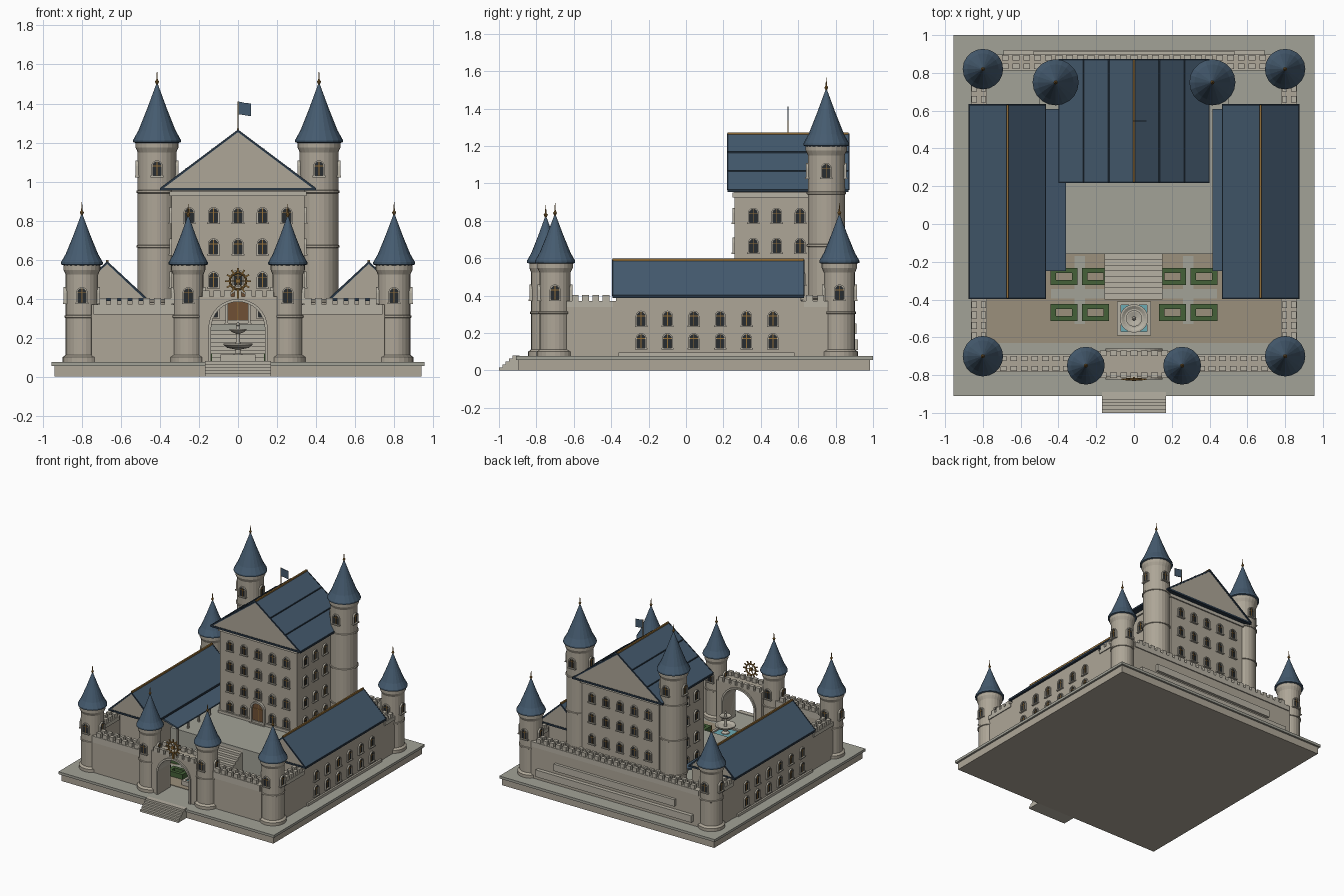
import bpy, bmesh
from math import pi, sin, cos, radians
from mathutils import Matrix, Vector

if "Cube" in bpy.data.objects:
    bpy.data.objects.remove(bpy.data.objects["Cube"])


def mat(name, r, g, b):
    m = bpy.data.materials.new(name)
    m.diffuse_color = (r, g, b, 1)
    m.use_nodes = True
    m.node_tree.nodes["Principled BSDF"].inputs["Base Color"].default_value = m.diffuse_color
    return m


STONE = mat("stone", .42, .38, .31)
TRIM = mat("trim_stone", .47, .44, .37)
PAVE = mat("paving", .36, .36, .31)
EARTH = mat("court_floor", .33, .28, .2)
ROOF = mat("slate", .06, .105, .16)
DARK = mat("dark_slate", .02, .035, .055)
GLASS = mat("glass", .02, .025, .03)
GOLD = mat("gold", .3, .16, .04)
WOOD = mat("wood", .16, .08, .035)
HEDGE = mat("hedge", .06, .12, .04)
WATER = mat("water", .15, .4, .45)


def finish(name, bm, *mats):
    bmesh.ops.recalc_face_normals(bm, faces=bm.faces[:])
    me = bpy.data.meshes.new(name)
    bm.to_mesh(me)
    bm.free()
    for m in mats:
        me.materials.append(m)
    ob = bpy.data.objects.new(name, me)
    bpy.context.collection.objects.link(ob)
    return ob


def add_box(bm, x0, x1, y0, y1, z0, z1, mi=0):
    M = Matrix.Translation(((x0 + x1) / 2, (y0 + y1) / 2, (z0 + z1) / 2)) @ \
        Matrix.Diagonal((abs(x1 - x0), abs(y1 - y0), abs(z1 - z0), 1))
    for v in bmesh.ops.create_cube(bm, size=1, matrix=M)['verts']:
        for f in v.link_faces:
            f.material_index = mi


def boxes(name, m, *dims):
    bm = bmesh.new()
    for d in dims:
        add_box(bm, *d)
    return finish(name, bm, m)


def add_prism(bm, pts, y0, y1, mi=0):
    # x-z outline extruded along y
    a = [bm.verts.new((x, y0, z)) for x, z in pts]
    b = [bm.verts.new((x, y1, z)) for x, z in pts]
    n = len(pts)
    fs = [bm.faces.new(a), bm.faces.new(b[::-1])]
    fs += [bm.faces.new((a[i], b[i], b[(i + 1) % n], a[(i + 1) % n])) for i in range(n)]
    for f in fs:
        f.material_index = mi


def prism(name, pts, y0, y1, m):
    bm = bmesh.new()
    add_prism(bm, pts, y0, y1)
    return finish(name, bm, m)


def lathe(name, prof, cx, cy, m, n=24):
    bm = bmesh.new()
    rings = [[bm.verts.new((cx + r * cos(2 * pi * i / n), cy + r * sin(2 * pi * i / n), z))
              for i in range(n)] for r, z in prof]
    for a, b in zip(rings, rings[1:]):
        for i in range(n):
            bm.faces.new((a[i], a[(i + 1) % n], b[(i + 1) % n], b[i]))
    bm.faces.new(rings[0][::-1])
    bm.faces.new(rings[-1])
    return finish(name, bm, m)


def arch(w, s, n=10):
    # arched outline, legs down to z=0
    return [(w, 0)] + [(w * cos(pi * i / n), s + w * sin(pi * i / n)) for i in range(n + 1)] + [(-w, 0)]


def arch_mesh(name, w, s, t, d, pane):
    # frame ring, pane, mullion and sill, facing -y
    bm = bmesh.new()
    o, i = arch(w + t, s), arch(w, s)
    add_prism(bm, o + i[::-1], -d, .005, 0)
    add_prism(bm, i, -.003, .004, 1)
    add_box(bm, -.002, .002, -.006, 0, 0, s + w, 2)
    add_box(bm, -w, w, -.006, 0, s - .002, s + .002, 2)
    add_box(bm, -w - t - .004, w + t + .004, -d - .004, .005, -.008, 0, 0)
    ob = finish(name, bm, TRIM, pane, GOLD)
    return ob


pattern = None


def window(x, y, z, deg):
    global pattern
    if pattern is None:
        ob = pattern = arch_mesh("window", .021, .05, .008, .012, GLASS)
    else:
        ob = bpy.data.objects.new("window", pattern.data)
        bpy.context.collection.objects.link(ob)
    ob.location = (x, y, z - .04)
    ob.rotation_euler.z = radians(deg)


# Podium and entrance steps
boxes("podium", STONE, (-.94, .94, -.895, .985, 0, .056))
boxes("podium_cap", PAVE, (-.955, .955, -.91, 1, .056, .076))
boxes("entrance_steps", TRIM, *[(-.17, .17, -1 + .018 * i, -.89, .016 * i, .016 * (i + 1)) for i in range(5)])
boxes("court_floor", EARTH, (-.78, .78, -.63, -.1, .07, .08))

# Towers: centre, radius, wall top, roof radius, roof tip
def tower(x, y, r, top, rr, tip, wz, bands):
    prof = [(r + .016, .076), (r + .016, .1), (r, .112)]
    for b in bands:
        prof += [(r, b), (r + .006, b + .003), (r + .006, b + .013), (r, b + .016)]
    prof += [(r, top - .06), (rr - .012, top - .035), (rr - .012, top)]
    lathe("tower_body", prof, x, y, STONE)
    h = tip - top
    lathe("tower_roof", [(rr - .012, top - .012), (rr, top - .008), (rr, top + .004), (rr * .78, top + h * .18),
                         (rr * .4, top + h * .58), (.004, tip)], x, y, ROOF, 20)
    lathe("finial", [(.004, tip - .015), (.005, tip), (.011, tip + .012), (.004, tip + .022), (.001, tip + .065)],
          x, y, GOLD, 8)
    for k, deg in enumerate((0, 90, 180, 270)):
        a = radians(deg - 90)
        window(x + (r - .002) * cos(a), y + (r - .002) * sin(a), wz, deg)


for s in (-1, 1):
    tower(s * .8, -.7, .083, .583, .107, .83, .42, (.3,))
    tower(s * .8, .82, .083, .583, .107, .83, .42, (.3,))
    tower(s * .255, -.75, .078, .583, .1, .82, .42, (.3,))
    tower(s * .415, .75, .099, 1.21, .122, 1.5, 1.07, (.38, .66, .94))

# Curtain walls with string course
W = .37
boxes("curtain_walls", STONE,
      (-.75, -.3, -.775, -.7, .07, W), (.3, .75, -.775, -.7, .07, W),
      (-.75, .75, .82, .89, .07, W),
      (-.855, -.785, -.65, .78, .07, W), (.785, .855, -.65, .78, .07, W))
boxes("string_course", TRIM,
      (-.74, -.31, -.783, -.692, .32, W), (.31, .74, -.783, -.692, .32, W), (-.74, .74, .812, .898, .33, W),
      (-.862, -.778, -.64, -.39, .34, W), (.778, .862, -.64, -.39, .34, W),
      (-.862, -.778, .63, .76, .34, W), (.778, .862, .63, .76, .34, W))
boxes("back_ledges", TRIM, (-.69, .69, .88, .92, .11, .165), (-.535, .535, .88, .912, .195, .25))
for s in (-1, 1):
    boxes("side_ledge", TRIM, (s * .84, s * .872, -.36, .58, .07, .096))

# Battlements
mer = bmesh.new()


def merlons(a, b, fixed, z, along_x=True):
    n = max(1, round((b - a) / .057))
    p = (b - a) / n
    for i in range(n):
        c = a + p * (i + .5)
        for f in fixed:
            u, v = (c - .018, c + .018), (f - .014, f + .014)
            if not along_x:
                u, v = v, u
            add_box(mer, *u, *v, z - .003, z + .032)


merlons(-.71, .71, (.835, .88), W)
for s in (-1, 1):
    merlons(min(s * .33, s * .72), max(s * .33, s * .72), (-.765, -.712), W)
    merlons(-.62, -.4, (s * .797, s * .845), W, False)
    merlons(.63, .75, (s * .797, s * .845), W, False)
merlons(-.19, .19, (-.8, -.685), .41)
finish("battlements", mer, TRIM)

# Gatehouse arch and sun emblem
g = [(x, z + .076) for x, z in arch(.138, .17, 16)]
prism("gate_arch", [(.2, .076), (.2, .41), (-.2, .41), (-.2, .076)] + g[::-1], -.81, -.672, STONE)
o = [(x, z + .076) for x, z in arch(.152, .17, 16)]
prism("gate_arch_ring", o + g[::-1], -.822, -.66, TRIM)
bpy.ops.mesh.primitive_torus_add(major_radius=.042, minor_radius=.006, major_segments=24, minor_segments=8,
                                 location=(0, -.822, .49), rotation=(pi / 2, 0, 0))
bpy.context.object.name = "sun_ring"
bpy.context.object.data.materials.append(GOLD)
bm = bmesh.new()
for i in range(12):
    M = Matrix.Translation((0, -.822, .49)) @ Matrix.Rotation(i * pi / 6, 4, 'Y')
    bmesh.ops.create_cube(bm, size=1, matrix=M @ Matrix.Translation((0, 0, .054)) @ Matrix.Diagonal((.008, .008, .024, 1)))
    if i % 2:
        bmesh.ops.create_cube(bm, size=1, matrix=M @ Matrix.Translation((0, 0, .02)) @ Matrix.Diagonal((.004, .005, .04, 1)))
add_box(bm, -.011, .011, -.83, -.814, .479, .501)
add_box(bm, -.005, .005, -.826, -.81, .4, .45)
finish("sun_rays", bm, GOLD)


# Gabled roof: stone gable, slate slopes, dark verge, gold ridge and seams
def gable_roof(name, cx, hw, y0, y1, z0, z1, seams):
    prism(name + "_gable", [(cx - hw + .01, z0), (cx + hw - .01, z0), (cx, z1 - .008)], y0 + .004, y1 - .004, STONE)
    boxes(name + "_eaves", DARK, (cx - hw, cx + hw, y0, y1, z0 - .012, z0 + .003))
    t = .012
    for s in (-1, 1):
        sl = [(cx, z1), (cx + s * hw, z0), (cx + s * (hw - .012), z0 - .004), (cx, z1 - t)]
        prism(name + "_slope", sl, y0 + .002, y1 - .002, ROOF)
        for yy in (y0, y1):
            prism(name + "_verge", [(x, z + .002) for x, z in sl], yy - .004, yy + .004, DARK)
        for k in range(1, seams):
            f = k / seams
            x, z = cx + s * hw * f, z1 + (z0 - z1) * f
            boxes(name + "_seam", DARK, (x - .003, x + .003, y0, y1, z - .004, z + .004))
    boxes(name + "_ridge", GOLD, (cx - .006, cx + .006, y0, y1, z1 - .008, z1 + .007))


# Keep
boxes("terrace", PAVE, (-.5, .5, -.16, .83, .07, .27))
boxes("keep_walls", STONE, (-.34, .34, .26, .83, .07, .96))
boxes("keep_plinth", TRIM, (-.352, .352, .248, .84, .26, .29))
boxes("keep_cornice", TRIM, (-.352, .352, .248, .84, .925, .95))
gable_roof("keep_roof", 0, .4, .222, .87, .965, 1.265, 3)
for z in (.345, .5, .67, .83):
    for i in range(-2, 3):
        if i or z > .4:
            window(i * .125, .26, z + (.01 if i == 0 and z == .5 else 0), 0)
        window(i * .125, .83, z, 180)
    for i in range(4):
        window(.34, .36 + i * .125, z, 90)
        window(-.34, .36 + i * .125, z, -90)
door = arch_mesh("keep_door", .05, .11, .014, .02, WOOD)
door.location = (0, .26, .275)
boxes("flag_pole", GOLD, (-.003, .003, .542, .548, 1.26, 1.41))
prism("flag", [(.003, 1.345), (.035, 1.34), (.066, 1.335), (.066, 1.4), (.035, 1.403), (.003, 1.41)], .543, .547, ROOF)

# Grand stair to the terrace
boxes("grand_stair", TRIM, *[(-.155, .152, -.4 + .03 * i, -.12, .07, .098 + .02 * i) for i in range(9)])

# Side wings with lean-to arcades
for s in (-1, 1):
    boxes("wing_walls", STONE, (s * .485, s * .858, -.375, .615, .07, .4))
    gable_roof("wing_roof", s * .67, .205, -.392, .63, .4, .59, 1)
    for i in range(6):
        for z in (.16, .28):
            window(s * .857, -.24 + i * .141, z, s * 90)
    e = .36 if s < 0 else .415
    prism("arcade_roof", [(s * .49, .375), (s * e, .335), (s * e, .325), (s * .49, .36)], -.25, .61, ROOF)
    for i in range(7):
        y = -.23 + i * .135
        lathe("arcade_post", [(.012, .076), (.009, .09), (.009, .31), (.014, .335)], s * (e + .015), y, TRIM, 10)

# Garden beds and paths
for s in (-1, 1):
    boxes("garden_path", PAVE, (s * .26, s * .315, -.53, -.17, .075, .084), (s * .13, s * .44, -.395, -.345, .075, .083))
    for cx in (.204, .37):
        for cy in (-.278, -.468):
            x0, x1, y0, y1 = s * cx - .071, s * cx + .071, cy - .045, cy + .045
            boxes("hedge", HEDGE, (x0, x1, y0, y0 + .026, .075, .12), (x0, x1, y1 - .026, y1, .075, .12),
                  (x0, x0 + .028, y0, y1, .075, .12), (x1 - .028, x1, y0, y1, .075, .12))

# Fountain
boxes("fountain_curb", TRIM, (-.09, .09, -.59, -.57, .07, .115), (-.09, .09, -.43, -.41, .07, .115),
      (-.09, -.07, -.59, -.41, .07, .115), (.07, .09, -.59, -.41, .07, .115))
boxes("fountain_water", WATER, (-.072, .072, -.572, -.428, .07, .104))
lathe("fountain", [(.035, .09), (.03, .11), (.014, .12), (.014, .14), (.055, .148), (.075, .163), (.075, .17),
                   (.066, .17), (.05, .16), (.012, .16), (.01, .22), (.03, .228), (.043, .238), (.043, .244),
                   (.036, .244), (.01, .236), (.007, .26), (.011, .266), (.003, .28)], 0, -.5, TRIM, 24)
